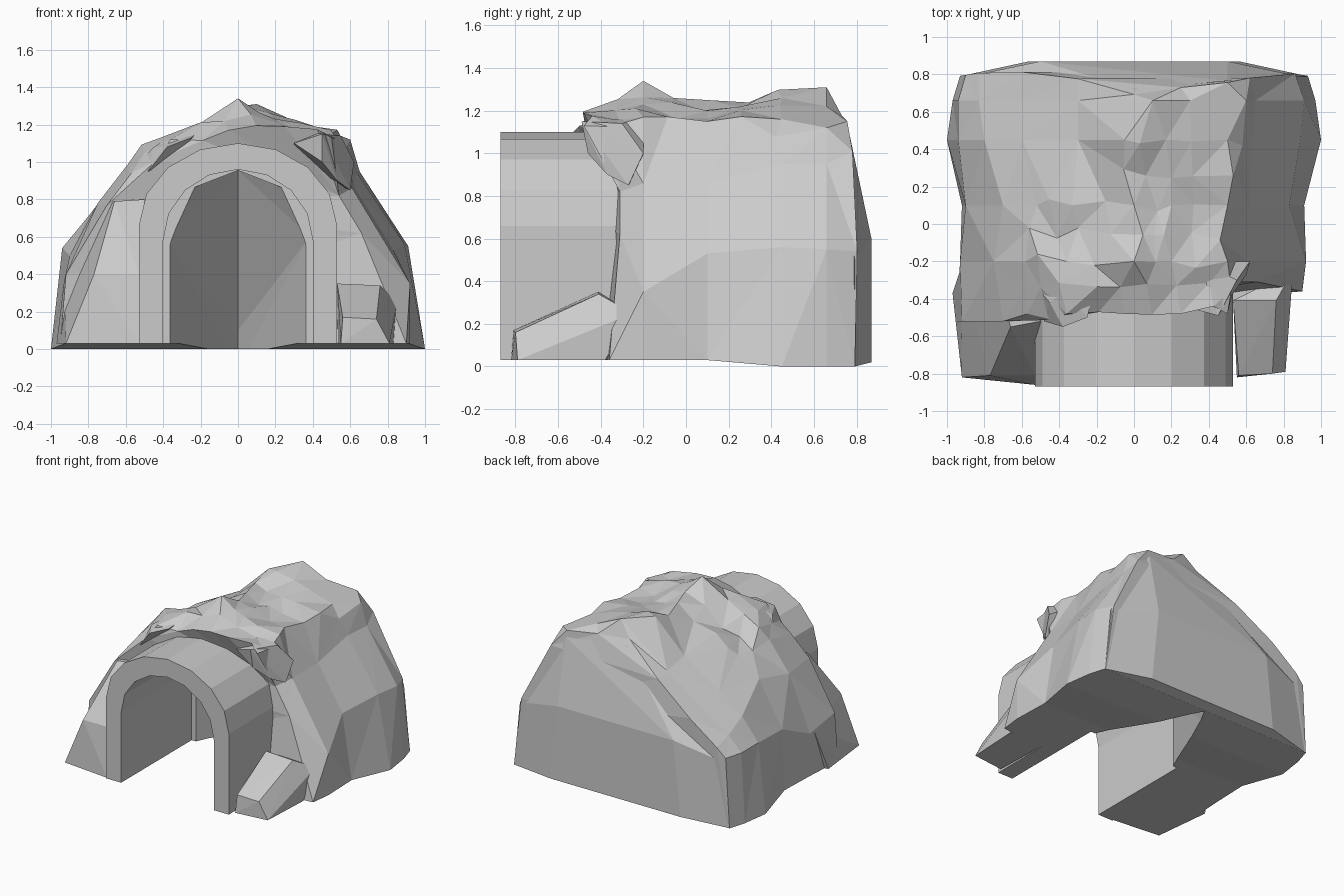
import bpy, bmesh, math, random
from mathutils import Vector

if "Cube" in bpy.data.objects:
    bpy.data.objects.remove(bpy.data.objects["Cube"])
random.seed(11)


def finish(bm, name):
    bmesh.ops.recalc_face_normals(bm, faces=bm.faces[:])
    me = bpy.data.meshes.new(name)
    bm.to_mesh(me)
    bm.free()
    ob = bpy.data.objects.new(name, me)
    bpy.context.collection.objects.link(ob)
    return ob


def loft(bm, rings):
    """Bridge closed rings of equal length and cap both ends."""
    rv = [[bm.verts.new(p) for p in r] for r in rings]
    n = len(rv[0])
    for a, b in zip(rv, rv[1:]):
        for i in range(n):
            j = (i + 1) % n
            bm.faces.new((a[i], a[j], b[j], b[i]))
    bm.faces.new(rv[0])
    bm.faces.new(rv[-1][::-1])


def hull(points, name):
    bm = bmesh.new()
    for p in points:
        bm.verts.new(p)
    bmesh.ops.convex_hull(bm, input=bm.verts[:])
    bmesh.ops.delete(bm, geom=[v for v in bm.verts if not v.link_faces], context='VERTS')
    return finish(bm, name)


def arch_line(w, spring, top, base):
    """Arch outline: two straight legs and a faceted half ellipse."""
    pts = [(w, base)]
    for i in range(9):
        a = math.pi * i / 8
        pts.append((w * math.cos(a), spring + (top - spring) * math.sin(a)))
    return pts + [(-w, base)]


# main rock mass: cross-sections (x, z) from the left foot over to the right foot
sections = [
    (-0.48, [(-.95, .03), (-.92, .4), (-.7, .77), (-.57, .94), (-.36, 1.12), (-.05, 1.17),
             (.25, 1.19), (.5, 1.13), (.54, .82), (.66, .62), (.90, .03)]),
    (-0.20, [(-.93, .03), (-.93, .36), (-.75, .78), (-.58, 1.0), (-.36, 1.14), (0, 1.34),
             (.2, 1.23), (.5, 1.17), (.61, .86), (.92, .35), (.92, .03)]),
    (0.10, [(-.92, .03), (-.9, .5), (-.7, .84), (-.52, .98), (-.33, 1.1), (0, 1.25),
            (.2, 1.2), (.5, 1.15), (.62, .87), (.83, .53), (.91, .03)]),
    (0.45, [(-1, 0), (-.94, .54), (-.8, .71), (-.6, .85), (-.3, 1.05), (-.05, 1.29),
            (.17, 1.26), (.5, 1.16), (.63, .95), (.89, .56), (1, 0)]),
    (0.66, [(-.97, 0), (-.94, .54), (-.83, .65), (-.62, .79), (-.3, 1.01), (.1, 1.31),
            (.3, 1.22), (.6, 1.12), (.65, .95), (.91, .55), (.97, 0)]),
]
back = [(-.93, 0), (-.9, .54), (-.83, .61), (-.6, .78), (-.3, .99), (0, 1.19),
        (.25, 1.18), (.5, 1.15), (.62, 1.01), (.86, .54), (.93, 0)]


def back_y(x, z):
    """Rear wall: upright at the foot, leaning in towards the crown."""
    lean = max(0, z - .6) * .3 * (1 - .9 * min(1, abs(x)))
    return .87 - lean - .09 * abs(x) ** 2


rings = []
for k, (y, sec) in enumerate(sections):
    ring = []
    for x, z in sec:
        yy = y
        if k == 0 and z < .9:           # the right flank recedes below the overhang
            yy = (-.31 if z > .1 else -.36) if x > 0 else -.52
        ring.append((x, yy, z))
    rings.append(ring)
rings.append([(x, back_y(x, z), z) for x, z in back])

bm = bmesh.new()
loft(bm, rings)
# crags: split the crown edges and push the new points about (rear left stays smooth)
crown = [e for e in bm.edges if all(v.co.z > .9 and v.co.y < .6 and
         not (v.co.x < -.25 and v.co.y > .3) for v in e.verts)]
res = bmesh.ops.subdivide_edges(bm, edges=crown, cuts=1, use_grid_fill=True)
for v in {g for g in res['geom_inner'] if isinstance(g, bmesh.types.BMVert)}:
    if v.co.z > .85:
        v.co += Vector((random.uniform(-.05, .05), random.uniform(-.04, .04),
                        random.uniform(-.04, .025)))
bmesh.ops.triangulate(bm, faces=bm.faces[:])
rock = finish(bm, "cave_rock")

# bulging rear wall
hull([(s * x, y, z) for s in (-1, 1) for x, y, z in
      ((.56, .87, .02), (.5, .87, .6), (.93, .79, 0), (.88, .79, .5), (.3, .8, .02))] +
     [(0, .86, .02), (0, .72, 1.15), (.5, .765, 1.1)], "rear_wall")

# hollow: tunnel that narrows to a pointed rear wall
bm = bmesh.new()
loft(bm, [[(x, y, z) for x, z in arch_line(.40, .58, .96, -.1)] for y in (-1.0, 0.0)])
tunnel = finish(bm, "tunnel_cutter")
wedge = hull([(s * .385, -.05, z) for s in (-1, 1) for z in (-.1, .6)] +
             [(s * .27, -.05, .85) for s in (-1, 1)] +
             [(0, -.05, .955), (0, .3, .955), (0, .8, -.1), (0, .76, .1)], "rear_cutter")
for cutter in (tunnel, wedge):
    m = rock.modifiers.new("hollow", 'BOOLEAN')
    m.operation = 'DIFFERENCE'
    m.solver = 'EXACT'
    m.object = cutter
    cutter.hide_render = True
    cutter.hide_set(True)

# entrance arch
bm = bmesh.new()
outline = arch_line(.53, .66, 1.10, .03) + arch_line(.40, .58, .96, .03)[::-1]
n = len(outline)
fr = [bm.verts.new((x, -.87, z)) for x, z in outline]
bk = [bm.verts.new((x, .0, z)) for x, z in outline]
for i in range(n):
    j = (i + 1) % n
    bm.faces.new((fr[i], fr[j], bk[j], bk[i]))
for i in range(n // 2 - 1):
    for r in (fr, bk):
        bm.faces.new((r[i], r[i + 1], r[n - 2 - i], r[n - 1 - i]))
finish(bm, "entrance_arch")

# left flank beside the arch
hull([(-.92, -.82, .03), (-.77, -.81, .40), (-.53, -.81, .40), (-.53, -.86, .03),
      (-.97, -.37, .03), (-.93, -.25, .36), (-.66, -.55, .79), (-.5, -.52, .80),
      (-.5, -.3, .03), (-.74, -.25, .78)], "left_flank")

# right boulder at the foot of the arch
hull([(.55, -.82, .03), (.81, -.79, .03), (.56, -.81, .17), (.74, -.80, .16),
      (.53, -.41, .35), (.76, -.41, .34), (.83, -.38, .03), (.53, -.25, .03),
      (.85, -.25, .25)], "right_boulder")

# overhanging lumps above the entrance
hull([(.3, -.45, 1.1), (.45, -.49, 1.15), (.45, -.46, 1.0), (.53, -.37, .9), (.6, -.27, .85),
      (.62, -.2, 1.0), (.55, -.3, 1.14), (.35, -.2, 1.17), (.3, -.2, .98)], "right_overhang")
hull([(-.48, -.52, .95), (-.38, -.55, 1.08), (-.25, -.5, 1.13), (-.45, -.42, 1.08),
      (-.36, -.35, 1.14), (-.2, -.3, 1.17), (-.55, -.3, .98), (-.3, -.3, 1.0)], "left_overhang")
